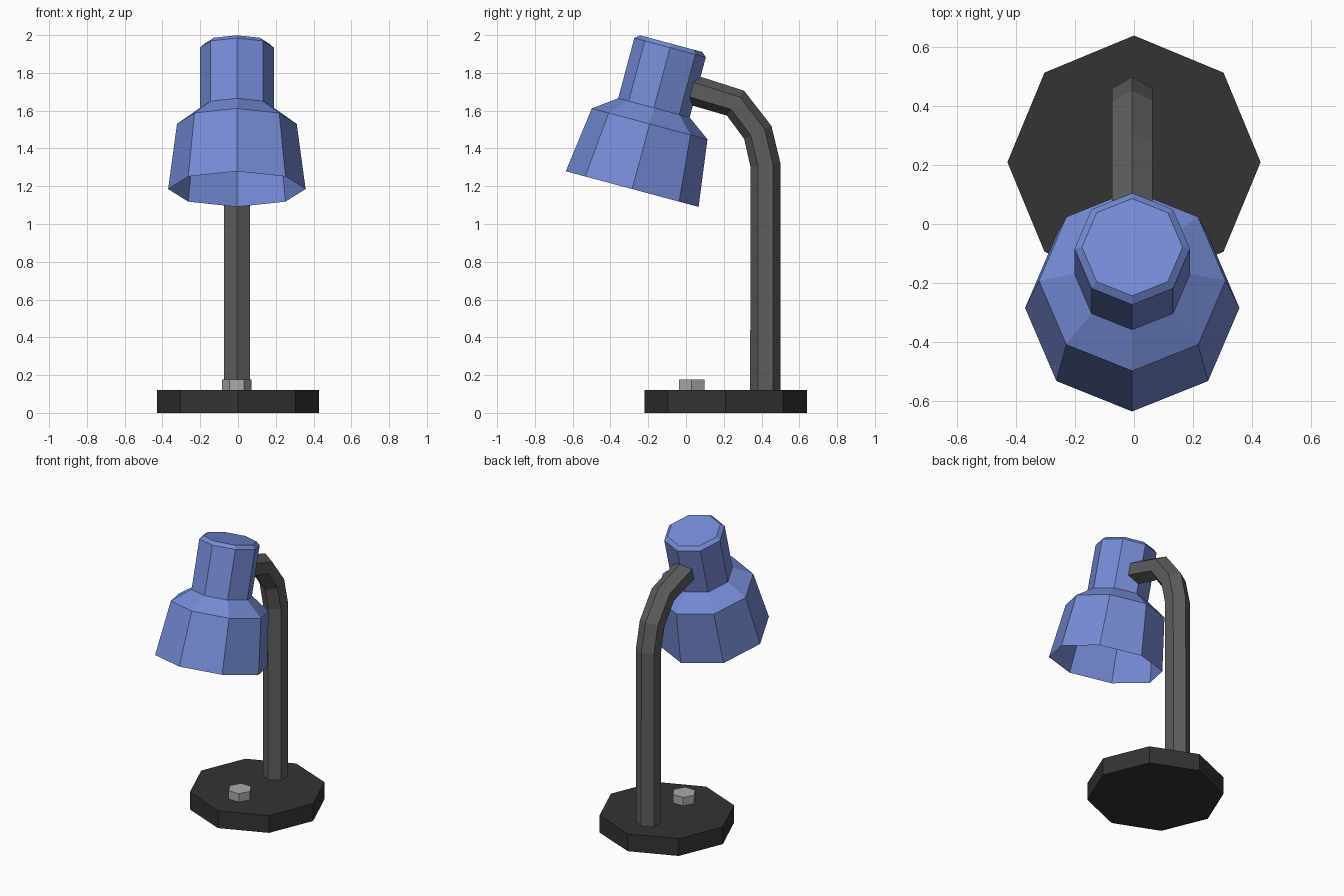
import bpy, bmesh
from math import sin, cos, pi, radians
from mathutils import Vector, Matrix

if "Cube" in bpy.data.objects:
    bpy.data.objects.remove(bpy.data.objects["Cube"])


def material(name, rgb):
    m = bpy.data.materials.new(name)
    m.diffuse_color = (*rgb, 1)
    m.use_nodes = True
    m.node_tree.nodes["Principled BSDF"].inputs["Base Color"].default_value = m.diffuse_color
    return m


def loft(name, rings, mat, cap_start=True, cap_end=True):
    """Skin a list of equal-sized vertex rings with flat quads."""
    bm = bmesh.new()
    loops = [[bm.verts.new(p) for p in ring] for ring in rings]
    n = len(loops[0])
    for a, b in zip(loops, loops[1:]):
        for i in range(n):
            j = (i + 1) % n
            bm.faces.new((a[i], a[j], b[j], b[i]))
    if cap_start:
        bm.faces.new(loops[0][::-1])
    if cap_end:
        bm.faces.new(loops[-1])
    bmesh.ops.recalc_face_normals(bm, faces=bm.faces)
    mesh = bpy.data.meshes.new(name)
    bm.to_mesh(mesh)
    bm.free()
    mesh.materials.append(mat)
    obj = bpy.data.objects.new(name, mesh)
    bpy.context.collection.objects.link(obj)
    return obj


def ring(sides, r, z):
    return [Vector((r * cos(2 * pi * i / sides), r * sin(2 * pi * i / sides), z))
            for i in range(sides)]


black = material("black", (0.033, 0.033, 0.033))
dark_grey = material("dark_grey", (0.11, 0.11, 0.11))
light_grey = material("light_grey", (0.4, 0.4, 0.4))
blue = material("blue", (0.18, 0.265, 0.68))

CX = -0.006  # parts above the base sit very slightly off centre

# Octagonal base
base = loft("base", [ring(8, 0.43, 0), ring(8, 0.43, 0.12)], black)
base.location = (0, 0.21, 0)

# Hexagonal switch button
button = loft("switch_button", [ring(6, 0.078, 0.11), ring(6, 0.078, 0.178)], light_grey)
button.location = (CX, 0.03, 0)

# Hexagonal stem swept along a bent path in the y-z plane
path = [Vector((0, y, z)) for y, z in
        [(0.42, 0.11), (0.42, 1.315), (0.38, 1.485), (0.262, 1.64), (0.0, 1.72)]]
rings = []
for i, p in enumerate(path):
    before = (p - path[i - 1]).normalized() if i > 0 else Vector()
    after = (path[i + 1] - p).normalized() if i < len(path) - 1 else Vector()
    t = (before + after).normalized()
    normal = Vector((0, t.z, -t.y))
    side = Vector((1, 0, 0))
    rings.append([p + 0.08 * (normal * cos(k * pi / 3) + side * sin(k * pi / 3))
                  for k in range(6)])
stem = loft("stem", rings, dark_grey)
stem.location.x = CX

# Octagonal lamp shade, open at the bottom, tipped forward
profile = [(0.364, 0), (0.317, 0.357), (0.196, 0.445), (0.196, 0.775), (0.171, 0.797)]
shade = loft("lamp_shade", [ring(8, r, z) for r, z in profile], blue, cap_start=False)
shade.data.transform(Matrix.Rotation(radians(-15), 4, 'X'))
shade.location = (CX, -0.285, 1.185)
